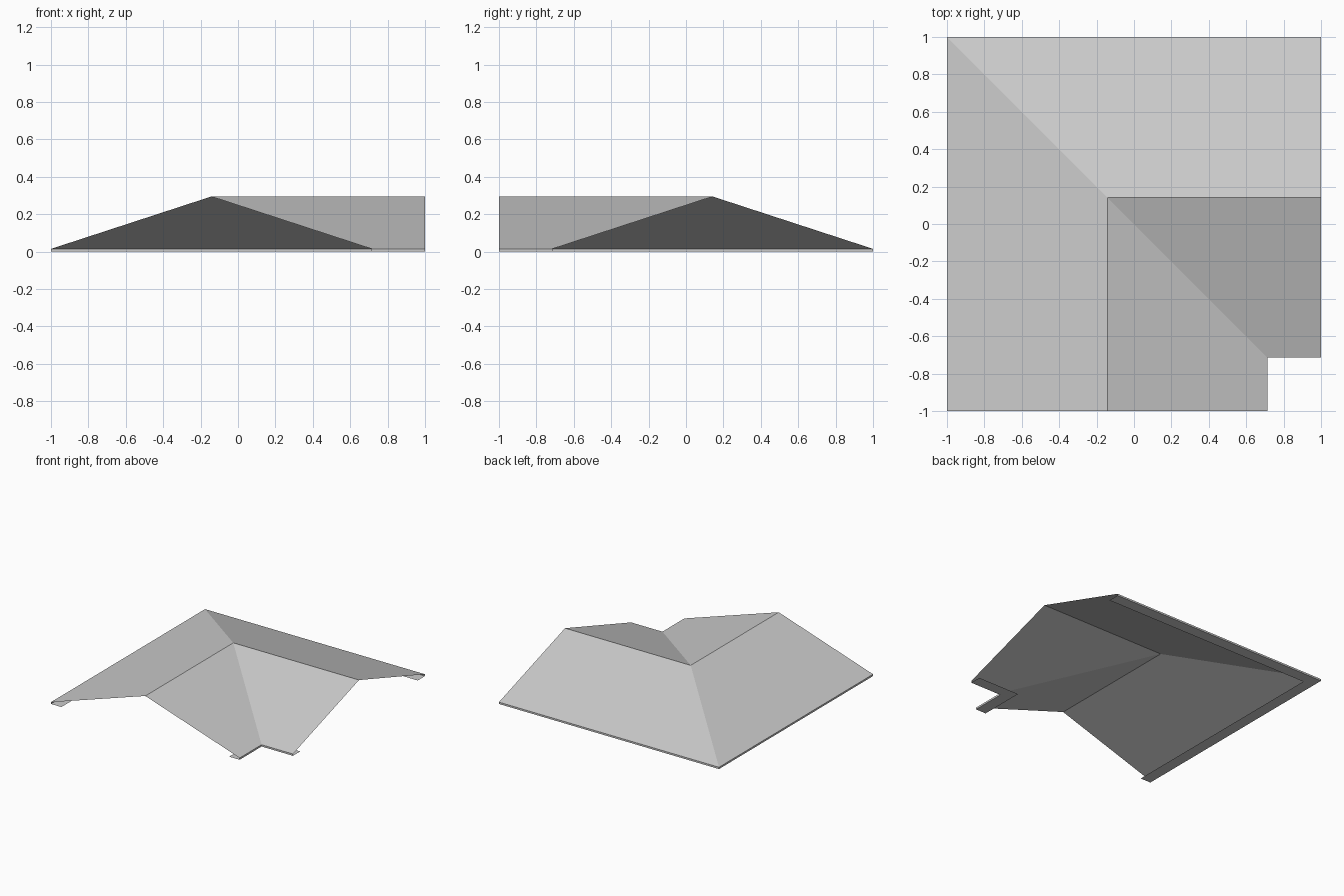
import bpy
import bmesh

cube = bpy.data.objects.get("Cube")
if cube:
    bpy.data.objects.remove(cube, do_unlink=True)

RIDGE = 0.1425      # ridge line distance from the centre
HALF = 0.8575       # half width of each wing
LIP = 0.095         # soffit depth under the eaves
EAVE_Z = 0.015
RIDGE_Z = 0.295

grey = bpy.data.materials.new("roof grey")
colour = (0.6, 0.6, 0.6, 1.0)
grey.diffuse_color = colour
grey.use_nodes = True
grey.node_tree.nodes["Principled BSDF"].inputs["Base Color"].default_value = colour


def sweep(name, profile):
    """Sweep (offset, height) points round the mitred L path, open at both ends."""
    bm = bmesh.new()
    rows = []
    for offset, z in profile:
        r = RIDGE + offset
        path = [(1, r), (-r, r), (-r, -1)]
        rows.append([bm.verts.new((x, y, z)) for x, y in path])
    for a, b in zip(rows, rows[1:]):
        for i in range(2):
            bm.faces.new((a[i], a[i + 1], b[i + 1], b[i]))
    mesh = bpy.data.meshes.new(name)
    bm.to_mesh(mesh)
    bm.free()
    mesh.materials.append(grey)
    obj = bpy.data.objects.new(name, mesh)
    bpy.context.collection.objects.link(obj)


# Two sloping wings meeting at a hip and a valley
sweep("roof_slopes", [(HALF, EAVE_Z), (0, RIDGE_Z), (-HALF, EAVE_Z)])

# Thin edge boards and flat soffit strips below the eaves
sweep("outer_fascia", [(HALF, 0), (HALF, EAVE_Z)])
sweep("inner_fascia", [(-HALF, EAVE_Z), (-HALF, 0)])
sweep("outer_soffit", [(HALF - LIP, 0), (HALF, 0)])
sweep("inner_soffit", [(-HALF, 0), (LIP - HALF, 0)])
